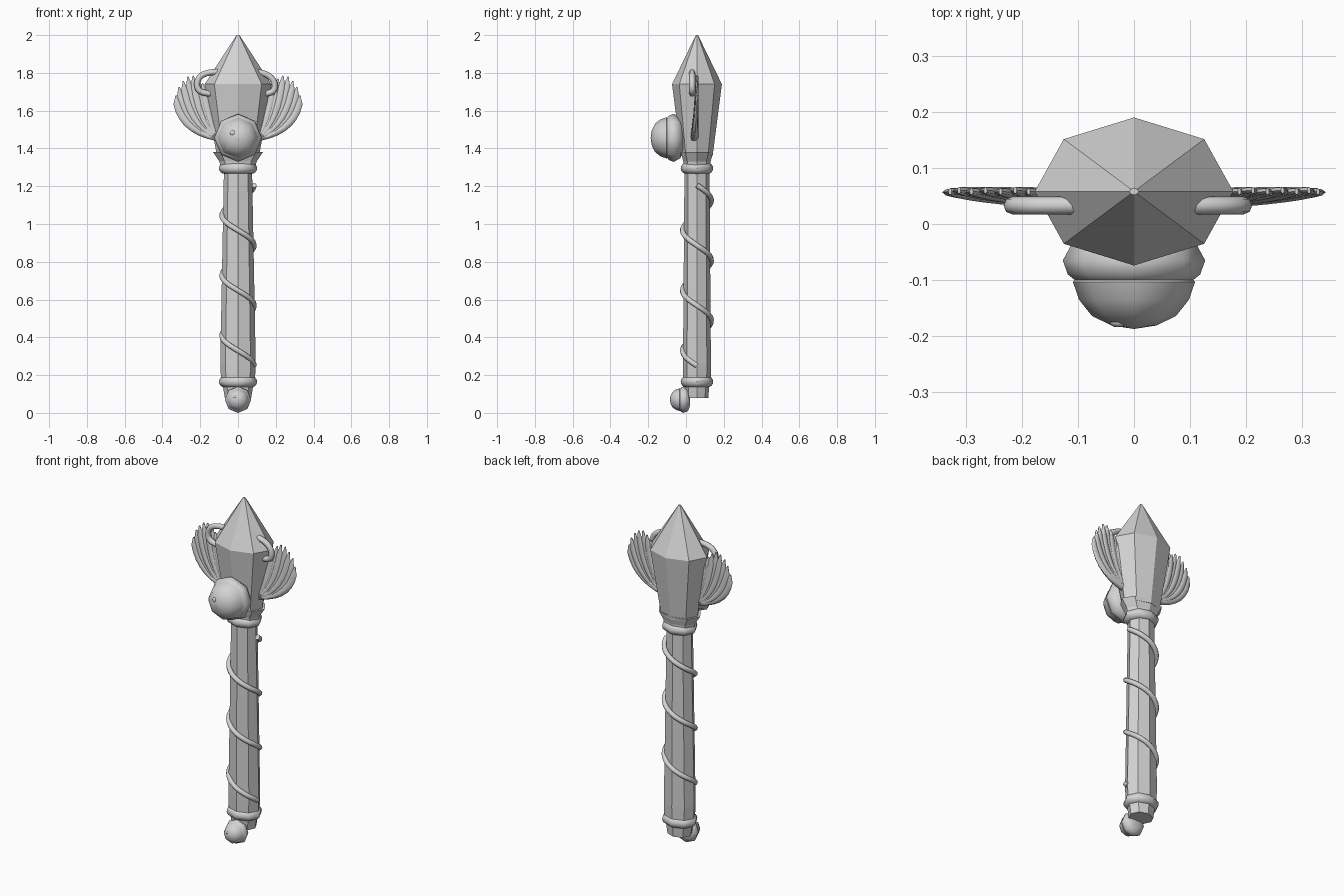
import bpy, bmesh, math
from mathutils import Vector

if "Cube" in bpy.data.objects:
    bpy.data.objects.remove(bpy.data.objects["Cube"])

CY = 0.058  # y of the shaft axis

grey = bpy.data.materials.new("light grey")
grey.diffuse_color = (0.65, 0.65, 0.65, 1)
grey.use_nodes = True
grey.node_tree.nodes["Principled BSDF"].inputs["Base Color"].default_value = grey.diffuse_color


def finish(bm, name, smooth=None):
    bmesh.ops.remove_doubles(bm, verts=bm.verts, dist=1e-5)
    bmesh.ops.recalc_face_normals(bm, faces=bm.faces)
    me = bpy.data.meshes.new(name)
    bm.to_mesh(me)
    bm.free()
    ob = bpy.data.objects.new(name, me)
    bpy.context.collection.objects.link(ob)
    me.materials.append(grey)
    if smooth:
        bpy.ops.object.select_all(action='DESELECT')
        ob.select_set(True)
        bpy.context.view_layer.objects.active = ob
        bpy.ops.object.shade_smooth_by_angle(angle=math.radians(smooth))
    return ob


def skin(bm, rings, caps=True):
    """Join closed rings of points into a surface."""
    rows = [[bm.verts.new(p) for p in r] for r in rings]
    n = len(rows[0])
    for a, b in zip(rows, rows[1:]):
        for i in range(n):
            j = (i + 1) % n
            bm.faces.new((a[i], a[j], b[j], b[i]))
    if caps:
        bm.faces.new(rows[0][::-1])
        bm.faces.new(rows[-1])


def turned(name, profile, smooth=None, n=8):
    """Upright elliptical part: profile of (x radius, y radius, z)."""
    bm = bmesh.new()
    ang = [2 * math.pi * i / n for i in range(n)]
    skin(bm, [[(rx * math.cos(a), CY + ry * math.sin(a), z) for a in ang]
              for rx, ry, z in profile])
    return finish(bm, name, smooth)


def facing(name, profile, z, rs=1.0, ys=1.0, y0=0.0, smooth=50):
    """Eight-sided part turned about the y axis: profile of (radius, y)."""
    bm = bmesh.new()
    ang = [2 * math.pi * i / 8 for i in range(8)]
    skin(bm, [[(r * rs * math.cos(a), y * ys + y0, z + r * rs * math.sin(a))
               for a in ang] for r, y in profile])
    return finish(bm, name, smooth)


def tube(name, pts, radius, kind='POLY'):
    cu = bpy.data.curves.new(name, 'CURVE')
    cu.dimensions = '3D'
    cu.bevel_depth = radius
    cu.bevel_resolution = 2
    cu.use_fill_caps = True
    sp = cu.splines.new(kind)
    sp.points.add(len(pts) - 1)
    for p, co in zip(sp.points, pts):
        p.co = (*co, 1)
    if kind == 'NURBS':
        sp.use_endpoint_u = True
        sp.order_u = 3
        sp.resolution_u = 6
    sp.use_smooth = True
    cu.materials.append(grey)
    ob = bpy.data.objects.new(name, cu)
    bpy.context.collection.objects.link(ob)
    return ob


# Shaft, end plug, collar and crystal head
turned("shaft", [(0.09, 0.073, 0.18), (0.094, 0.074, 0.26), (0.074, 0.066, 1.31)])
turned("shaft_end", [(0.07, 0.06, 0.08), (0.088, 0.07, 0.19)])
turned("collar", [(0.092, 0.07, 1.30), (0.098, 0.072, 1.33), (0.132, 0.086, 1.38)])
turned("crystal", [(0.112, 0.083, 1.36), (0.177, 0.132, 1.74), (0.008, 0.006, 2.0)])

# Rounded bands at both ends of the shaft
for label, z in (("lower_band", 0.165), ("upper_band", 1.295)):
    prof = [(0.07 + 0.031 * max(math.sin(t), 0), 0.055 + 0.031 * max(math.sin(t), 0),
             z - 0.03 * math.cos(t)) for t in [math.pi * k / 8 for k in range(9)]]
    turned(label, prof, 50)

# Ribbon winding three turns down the shaft
pts = []
for k in range(109):
    a = 6 * math.pi * k / 108
    pts.append((0.085 * math.cos(a), CY + 0.076 * math.sin(a), 1.205 - 0.955 * k / 108))
tube("spiral_cord", pts, 0.014)

# Large front gem and small end gem, each a setting, a dome and a highlight
setting = [(0.06, -0.012), (0.108, -0.03), (0.127, -0.065), (0.118, -0.09), (0.098, -0.106)]
dome = [(0.098, -0.092), (0.109, -0.103), (0.098, -0.135), (0.075, -0.164),
        (0.04, -0.181), (0.001, -0.187)]
spot = [(0.015, -0.165), (0.015, -0.178), (0.009, -0.183), (0.001, -0.184)]
for label, z, rs, ys, y0 in (("large_gem", 1.456, 1, 1, 0), ("small_gem", 0.07, 0.55, 0.61, 0.029)):
    facing(label + "_setting", setting, z, rs, ys, y0)
    facing(label + "_dome", dome, z, rs, ys, y0)
    hl = facing(label + "_highlight", spot, z + 0.026 * rs, rs, ys, y0)
    hl.location.x = -0.028 * rs

# Wings: fans of flattened curved feathers
tips = [(0.328, 1.68), (0.312, 1.725), (0.29, 1.757), (0.265, 1.78),
        (0.238, 1.785), (0.212, 1.77), (0.188, 1.745), (0.165, 1.71)]
for side, label in ((-1, "left_wing"), (1, "right_wing")):
    bm = bmesh.new()
    for i, tip in enumerate(tips):
        f = i / (len(tips) - 1)
        p0 = Vector((0.115, 1.45 + 0.02 * f))
        p1 = Vector((0.315, 1.505)).lerp(Vector((0.14, 1.57)), f)
        p2 = Vector(tip)
        rings = []
        for k in range(9):
            t = k / 8
            c = (1 - t) ** 2 * p0 + 2 * t * (1 - t) * p1 + t * t * p2
            d = ((1 - t) * (p1 - p0) + t * (p2 - p1)).normalized()
            w = 0.005 + 0.017 * math.sin(math.pi * min(t * 0.62 + 0.1, 1)) if k < 8 else 0.003
            th = 0.006 + 0.013 * (1 - t)
            y = 0.044 + 0.014 * t + 0.002 * (i % 2)
            rings.append([(side * (c.x - d.y * w * math.cos(a)),
                           y + th * math.sin(a),
                           c.y + d.x * w * math.cos(a))
                          for a in [math.pi * m / 4 for m in range(8)]])
        skin(bm, rings)
    finish(bm, label, 50)

# Small loops joining the wings to the crystal
tube("left_loop", [(x, 0.033, z) for x, z in
     [(-0.10, 1.805), (-0.165, 1.805), (-0.215, 1.77), (-0.218, 1.715), (-0.18, 1.69), (-0.11, 1.688)]],
     0.016, 'NURBS')
tube("right_loop", [(x, 0.033, z) for x, z in
     [(0.10, 1.805), (0.14, 1.80), (0.19, 1.765), (0.198, 1.715), (0.17, 1.69), (0.11, 1.688)]],
     0.016, 'NURBS')
